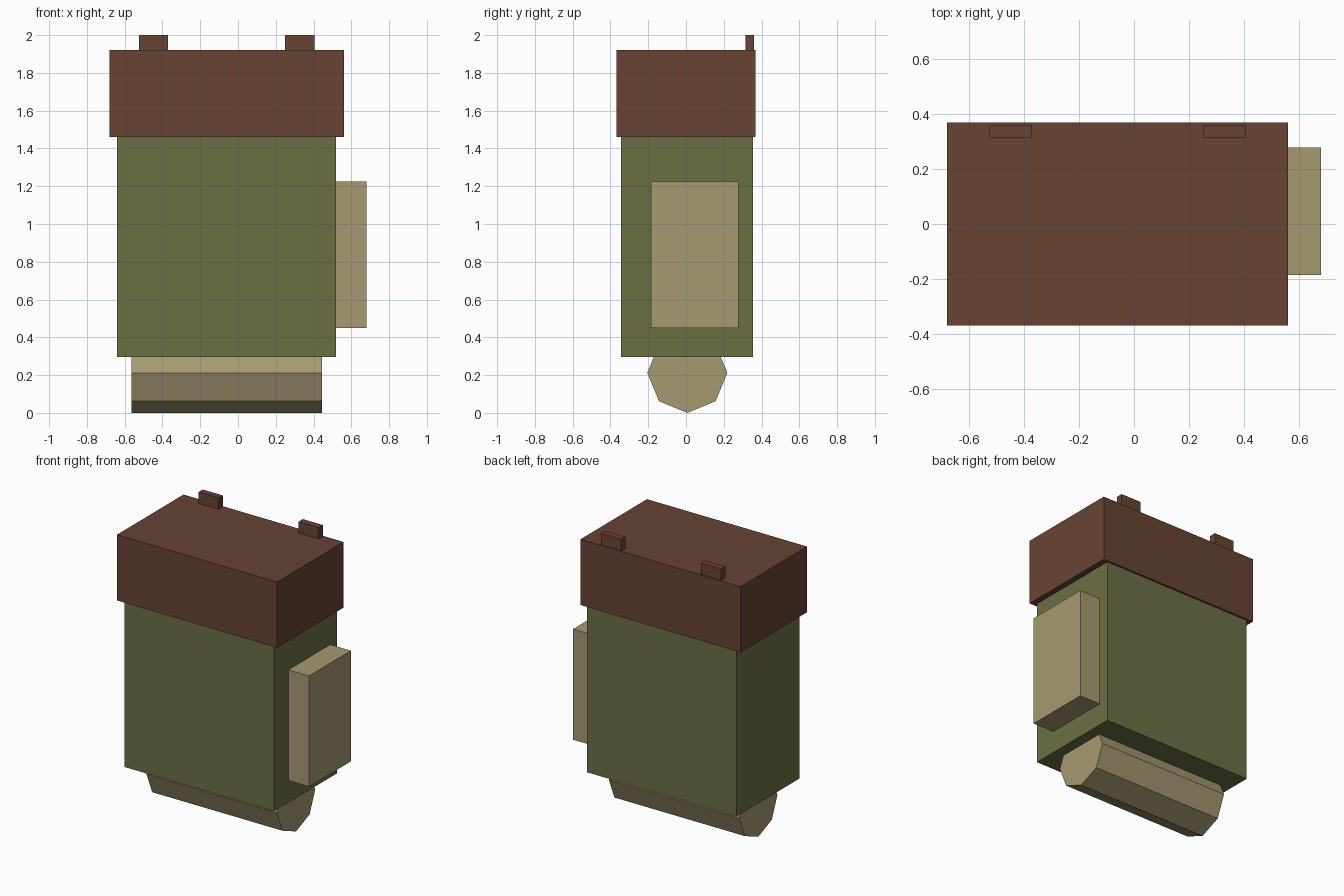
import bpy
from math import pi
from mathutils import Matrix, Vector

old = bpy.data.objects.get("Cube")
if old:
    bpy.data.objects.remove(old, do_unlink=True)


def material(name, rgb):
    mat = bpy.data.materials.new(name)
    mat.use_nodes = True
    colour = (*rgb, 1)
    mat.diffuse_color = colour
    bsdf = mat.node_tree.nodes["Principled BSDF"]
    bsdf.inputs["Base Color"].default_value = colour
    bsdf.inputs["Roughness"].default_value = 0.9
    return mat


def box(name, low, high, mat):
    low, high = Vector(low), Vector(high)
    bpy.ops.mesh.primitive_cube_add(size=1)
    obj = bpy.context.object
    obj.name = name
    size = Matrix.Diagonal((*(high - low), 1))
    obj.data.transform(size)
    obj.location = (low + high) / 2
    obj.data.materials.append(mat)
    return obj


olive = material("olive canvas", (0.147, 0.159, 0.056))
brown = material("brown leather", (0.138, 0.056, 0.034))
khaki = material("khaki cloth", (0.381, 0.323, 0.168))

# Main bag, with its top tucked inside the lid
box("bag_body", (-0.64, -0.343, 0.295), (0.52, 0.355, 1.47), olive)
box("lid", (-0.68, -0.368, 1.46), (0.56, 0.368, 1.92), brown)

# Pocket on the left side
box("side_pocket", (0.51, -0.185, 0.45), (0.68, 0.278, 1.225), khaki)

# Shoulder strap ends standing above the back of the lid
for name, x in (("right_strap", -0.525), ("left_strap", 0.25)):
    box(name, (x, 0.315, 1.91), (x + 0.155, 0.36, 2), brown)

# Eight-sided bedroll under the bag
bpy.ops.mesh.primitive_cylinder_add(vertices=8, radius=0.212, depth=1.01)
roll = bpy.context.object
roll.name = "bedroll"
roll.data.transform(Matrix.Rotation(pi / 2, 4, "Y"))
roll.location = (-0.06, 0.007, 0.212)
roll.data.materials.append(khaki)
